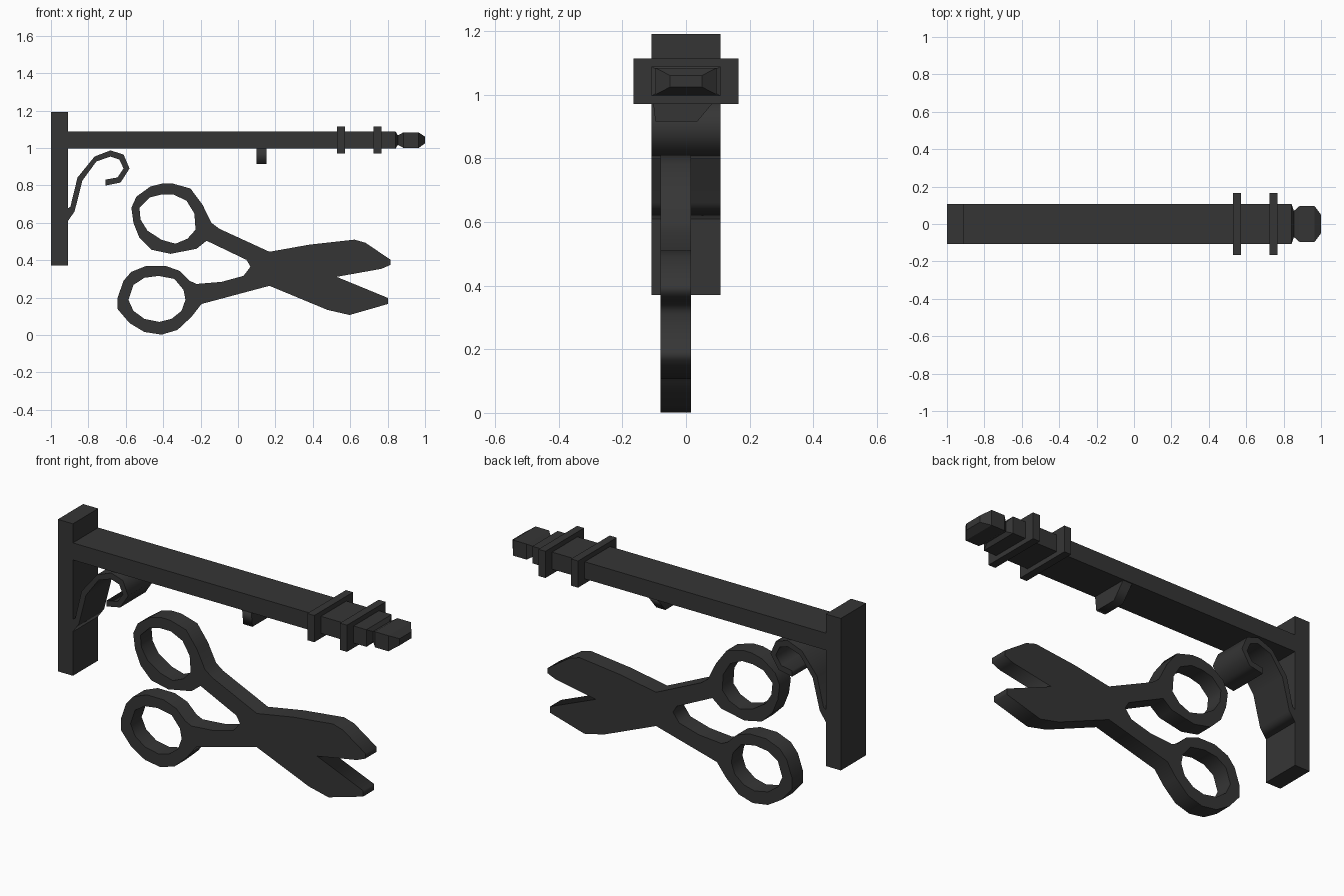
import bpy, bmesh, math

iron = bpy.data.materials.new("dark_iron")
iron.diffuse_color = (0.036, 0.036, 0.036, 1)


def plate(name, loops, thick, loc, turn=0):
    """Filled outline (inner loops become holes), upright in XZ, extruded; turn=90 puts it in YZ."""
    cu = bpy.data.curves.new(name, 'CURVE')
    cu.dimensions = '2D'
    cu.fill_mode = 'BOTH'
    cu.extrude = thick / 2
    for pts in loops:
        sp = cu.splines.new('POLY')
        sp.points.add(len(pts) - 1)
        for p, (a, b) in zip(sp.points, pts):
            p.co = (a, b, 0, 1)
        sp.use_cyclic_u = True
    ob = bpy.data.objects.new(name, cu)
    bpy.context.collection.objects.link(ob)
    cu.materials.append(iron)
    ob.location = loc
    ob.rotation_euler = (math.pi / 2, 0, math.radians(turn))
    bpy.ops.object.select_all(action='DESELECT')
    ob.select_set(True)
    bpy.context.view_layer.objects.active = ob
    bpy.ops.object.convert(target='MESH')
    bpy.context.object.data.shade_flat()


def loft_x(name, sections, zc):
    """Rectangular sections (x, half_y, half_z) joined along x."""
    bm = bmesh.new()
    rings = [[bm.verts.new((x, sy * hy, zc + sz * hz))
              for sy, sz in ((-1, -1), (1, -1), (1, 1), (-1, 1))] for x, hy, hz in sections]
    for r, s in zip(rings, rings[1:]):
        for i in range(4):
            bm.faces.new((r[i], r[(i + 1) % 4], s[(i + 1) % 4], s[i]))
    bm.faces.new(rings[0])
    bm.faces.new(rings[-1])
    bmesh.ops.recalc_face_normals(bm, faces=bm.faces)
    me = bpy.data.meshes.new(name)
    bm.to_mesh(me)
    bm.free()
    me.materials.append(iron)
    bpy.context.collection.objects.link(bpy.data.objects.new(name, me))


# wall plate, arm with turned finial, collars
loft_x("wall_plate", [(-1, .108, .41), (-.91, .108, .41)], .781)
loft_x("arm", [(-.91, .108, .046), (.842, .108, .046), (.855, .07, .025), (.885, .096, .042),
               (.965, .096, .042), (1, .05, .018)], 1.042)
for i, x in enumerate((.55, .745)):
    loft_x(f"collar_{i + 1}", [(x - .021, .165, .072), (x + .021, .165, .072)], 1.042)

# hanging lug under the arm
plate("lug", [[(-.106, 1.0), (-.096, .915), (.035, .915), (.106, 1.0)]], .055, (.126, 0, 0), 90)

# scroll bracket
plate("scroll_bracket", [[
    (-.912, .675), (-.896, .686), (-.858, .842), (-.767, .954), (-.682, .987), (-.612, .965),
    (-.58, .89), (-.628, .815), (-.709, .799), (-.709, .831), (-.644, .842), (-.612, .89),
    (-.634, .938), (-.682, .954), (-.757, .928), (-.832, .826), (-.874, .66), (-.912, .606)]],
    .216, (0, 0, 0))

# scissors sign: outline plus two finger holes
upper = [(-.57, .681), (-.543, .74), (-.468, .794), (-.404, .81), (-.35, .81), (-.254, .783),
         (-.19, .697), (-.142, .6), (-.1, .568), (.168, .445), (.382, .483), (.623, .51),
         (.682, .493), (.816, .402), (.816, .375), (.767, .354), (.527, .311)]
lower = [(.802, .198), (.802, .166), (.596, .107), (.479, .134), (.168, .263), (-.195, .166),
         (-.249, .097), (-.324, .027), (-.409, .002), (-.5, .016), (-.58, .064), (-.644, .139),
         (-.644, .198), (-.612, .29), (-.57, .338), (-.489, .37), (-.388, .37), (-.313, .343),
         (-.259, .29), (-.222, .273), (-.088, .284), (.029, .316), (.067, .365), (.045, .402),
         (-.168, .504), (-.222, .461), (-.361, .434), (-.463, .456), (-.527, .52), (-.559, .6)]
hole_upper = [(-.527, .681), (-.473, .735), (-.409, .751), (-.345, .751), (-.275, .718),
              (-.233, .649), (-.227, .563), (-.27, .515), (-.334, .488), (-.409, .509),
              (-.484, .558), (-.521, .617)]
hole_lower = [(-.586, .188), (-.559, .268), (-.5, .306), (-.425, .316), (-.34, .3),
              (-.291, .241), (-.281, .188), (-.302, .129), (-.356, .086), (-.42, .07),
              (-.5, .086), (-.559, .129)]
plate("scissors_sign", [upper + lower, hole_upper, hole_lower], .095, (0, -.032, 0))
